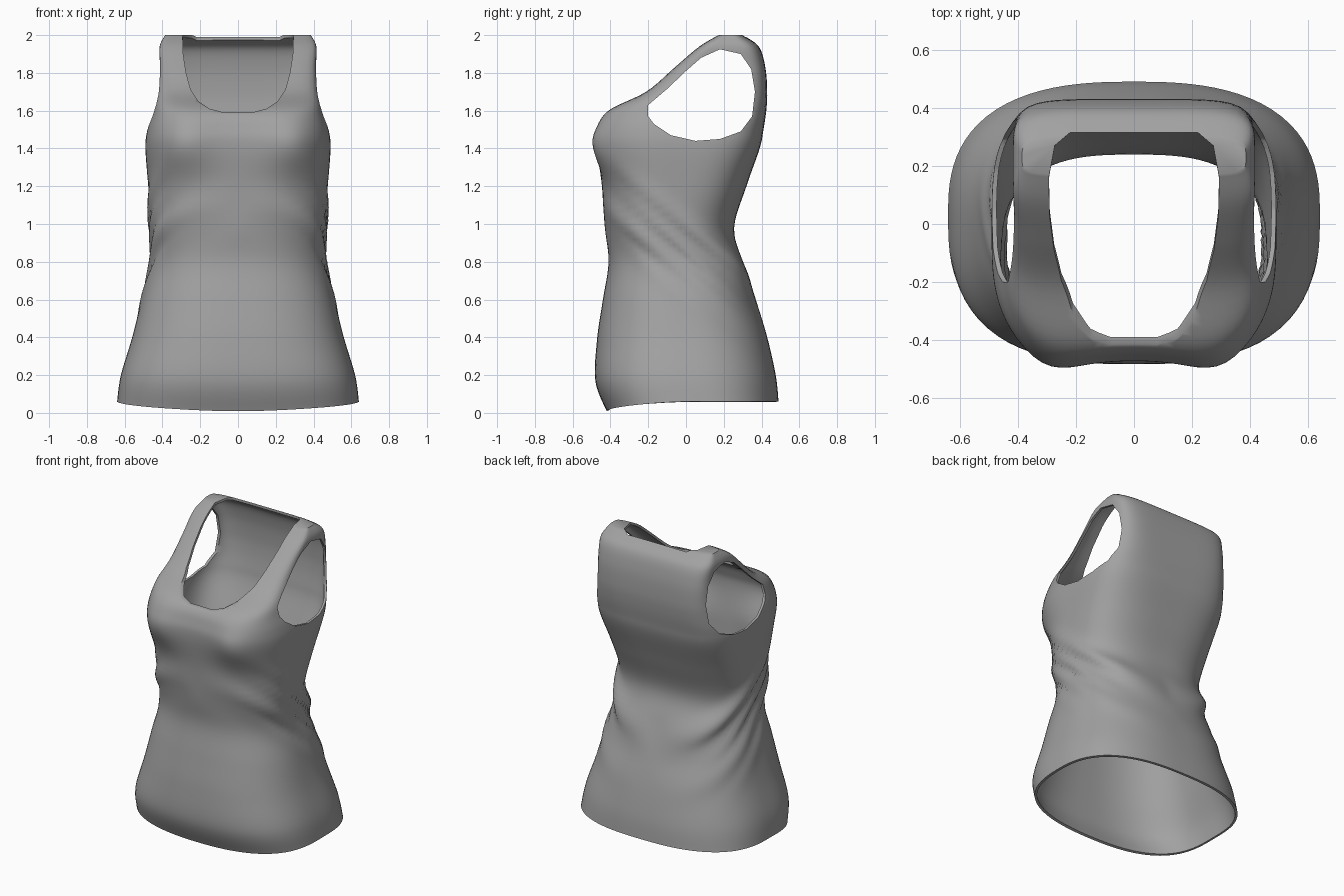
import bpy, bmesh, math
from math import exp, cos, sin, copysign

if "Cube" in bpy.data.objects:
    bpy.data.objects.remove(bpy.data.objects["Cube"], do_unlink=True)

fabric = bpy.data.materials.new("grey fabric")
fabric.use_nodes = True
GREY = (0.36, 0.36, 0.36, 1)
fabric.diffuse_color = GREY
fabric.node_tree.nodes["Principled BSDF"].inputs["Base Color"].default_value = GREY

# Body sections: height, half width, front y, back y, front and back squareness
SECTIONS = [
    (0.06, .64, -.42, .49, 3.0, 2.6), (0.20, .62, -.48, .475, 2.8, 2.6),
    (0.40, .56, -.47, .43, 2.6, 2.5), (0.60, .51, -.44, .37, 2.5, 2.5),
    (0.80, .455, -.41, .30, 2.4, 2.6), (0.98, .455, -.43, .255, 2.4, 2.8),
    (1.20, .475, -.445, .32, 2.5, 3.2), (1.40, .49, -.47, .39, 2.9, 4.0),
    (1.50, .48, -.46, .41, 3.2, 4.6), (1.60, .45, -.405, .425, 4.0, 5.5),
    (1.70, .425, -.21, .43, 7.0, 6.0), (1.83, .415, -.06, .42, 8.0, 6.0),
    (1.94, .415, .07, .385, 8.0, 5.0), (2.00, .385, .17, .30, 6.0, 4.0)]
SEGMENTS, STEPS = 96, 6


def spline(a, b, c, d, t):
    return b + .5 * t * (c - a + t * (2*a - 5*b + 4*c - d + t * (3*(b - c) + d - a)))


def smooth_rows():
    rows = []
    last = len(SECTIONS) - 1
    for i in range(last):
        group = [SECTIONS[max(0, min(last, i + k))] for k in (-1, 0, 1, 2)]
        for s in range(STEPS):
            rows.append([spline(*values, s / STEPS) for values in zip(*group)])
    return rows + [SECTIONS[-1]]


def ridge(value, width):
    return exp(-(value / width) ** 2)


def body_point(row, angle):
    z, half, front, back, front_n, back_n = row
    c, s = cos(angle), sin(angle)
    n = front_n if s < 0 else back_n
    r = (abs(c) ** n + abs(s) ** n) ** (-1 / n)
    x = half * r * c
    y = (front + back) / 2 + (back - front) / 2 * r * s
    # Bust
    if s < 0:
        y -= .05 * ridge(abs(x) - .3, .14) * ridge(z - 1.43, .16)
    # Slanted folds at the waist
    slant = z + .85 * y
    fade = ridge(z - .82, .34) * min(1, abs(x) / .3)
    fold = .032 * ridge(slant - 1.0, .06) - .022 * ridge(slant - .87, .05)
    fold += .018 * ridge(slant - .74, .06) - .012 * ridge(slant - .6, .06)
    x += copysign(fold * fade, x)
    y += fold * fade * s
    # Hem dips at the front
    z -= .06 * max(0, -s) ** 2 * max(0, 1 - z / .4)
    return x, y, z


def make_object(name, bm):
    bmesh.ops.recalc_face_normals(bm, faces=bm.faces)
    mesh = bpy.data.meshes.new(name)
    bm.to_mesh(mesh)
    bm.free()
    obj = bpy.data.objects.new(name, mesh)
    bpy.context.collection.objects.link(obj)
    return obj


def bridge(bm, rings):
    for low, high in zip(rings, rings[1:]):
        for i in range(len(low)):
            j = (i + 1) % len(low)
            bm.faces.new((low[i], low[j], high[j], high[i]))


# Body shell, open at the hem
bm = bmesh.new()
rings = [[bm.verts.new(body_point(row, math.tau * (i + .5) / SEGMENTS))
          for i in range(SEGMENTS)] for row in smooth_rows()]
bridge(bm, rings)
bm.faces.new(rings[-1])
top = make_object("tank_top", bm)
top.data.materials.append(fabric)
bpy.context.view_layer.objects.active = top
top.select_set(True)


def apply(kind, **settings):
    mod = top.modifiers.new(kind.lower(), kind)
    for key, value in settings.items():
        setattr(mod, key, value)
    bpy.ops.object.modifier_apply(modifier=mod.name)


apply('SOLIDIFY', thickness=.016, offset=-1)


def cut(name, slices):
    bm = bmesh.new()
    loops = [[bm.verts.new(p) for p in points] for points in slices]
    bridge(bm, loops)
    bm.faces.new(loops[0])
    bm.faces.new(loops[-1])
    cutter = make_object(name, bm)
    cutter.hide_render = True
    apply('BOOLEAN', operation='DIFFERENCE', solver='EXACT', object=cutter)
    bpy.data.objects.remove(cutter, do_unlink=True)


# Scooped neck, narrowing toward the back
half_neck = [(.08, 1.592), (.15, 1.61), (.21, 1.65), (.25, 1.71), (.275, 1.8),
             (.29, 1.9), (.3, 2.2)]
neck = half_neck + [(-x, z) for x, z in reversed(half_neck)]
cut("neck_cutter", [[(x * k, y, z) for x, z in neck]
                    for y, k in ((-1, 1), (.16, 1), (.27, .93), (.315, .75))])

# Armholes
arm = [(-.2, 1.63), (-.1, 1.715), (0, 1.81), (.08, 1.88), (.18, 1.925), (.29, 1.9),
       (.345, 1.82), (.365, 1.7), (.35, 1.57), (.29, 1.49), (.18, 1.45), (.05, 1.44),
       (-.08, 1.47), (-.17, 1.53), (-.2, 1.57)]
for side in (-1, 1):
    cut("armhole_cutter", [[(side * x, y, z) for y, z in arm] for x in (.25, 1)])

bpy.ops.object.shade_smooth_by_angle(angle=math.radians(45))
